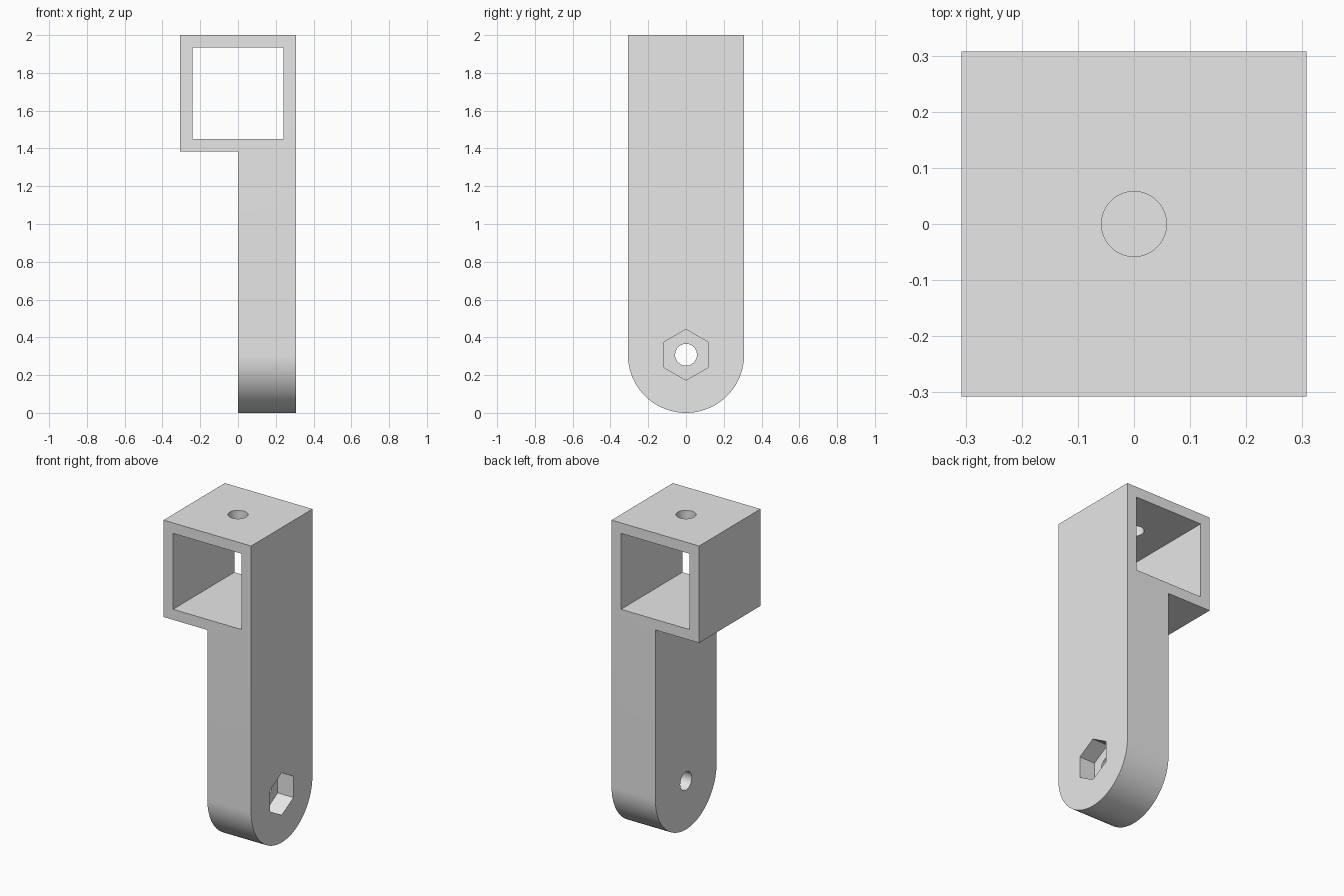
import bpy
import math
from mathutils import Matrix

cube = bpy.data.objects.get("Cube")
if cube:
    bpy.data.objects.remove(cube, do_unlink=True)

HALF = 4 / 13            # half width of the bracket, also the arm thickness
TOP = 2.0
TUBE_BOTTOM = TOP - 2 * HALF
TUBE_MID = TOP - HALF
OPENING = 0.241          # half size of the square opening
HOLE_R = 0.058
NUT_R = 0.1345
NUT_DEPTH = 0.11

grey = bpy.data.materials.new("plain grey")
grey.use_nodes = True
colour = (0.8, 0.8, 0.8, 1)
grey.diffuse_color = colour
grey.node_tree.nodes["Principled BSDF"].inputs["Base Color"].default_value = colour


def prism(name, outline, x0, x1):
    """Extrude a (y, z) outline along x."""
    n = len(outline)
    verts = [(x, y, z) for x in (x0, x1) for y, z in outline]
    faces = [tuple(reversed(range(n))), tuple(range(n, 2 * n))]
    faces += [(i, (i + 1) % n, n + (i + 1) % n, n + i) for i in range(n)]
    mesh = bpy.data.meshes.new(name)
    mesh.from_pydata(verts, [], faces)
    mesh.materials.append(grey)
    obj = bpy.data.objects.new(name, mesh)
    bpy.context.collection.objects.link(obj)
    return obj


def rect(y0, y1, z0, z1):
    return [(y0, z0), (y1, z0), (y1, z1), (y0, z1)]


def ring(radius, sides, z):
    """Regular polygon with a corner pointing up."""
    angles = [math.pi / 2 + math.tau * i / sides for i in range(sides)]
    return [(radius * math.cos(a), z + radius * math.sin(a)) for a in angles]


# Body: straight sides with a half-round lower end
STEPS = 48
arc = [math.pi + math.pi * i / STEPS for i in range(STEPS + 1)]
outline = [(HALF * math.cos(a), HALF + HALF * math.sin(a)) for a in arc]
outline += [(HALF, TOP), (-HALF, TOP)]
body = prism("bracket_body", outline, -HALF, HALF)

# Cutters: space beside the arm, square tube, bolt hole, nut pocket, top hole
cutters = [
    prism("arm_relief", rect(-1, 1, -1, TUBE_BOTTOM), -1, 0),
    prism("tube_opening",
          rect(-1, 1, TUBE_MID - OPENING, TUBE_MID + OPENING), -OPENING, OPENING),
    prism("bolt_hole", ring(HOLE_R, 48, HALF), -0.1, 1),
    prism("nut_pocket", ring(NUT_R, 6, HALF), HALF - NUT_DEPTH, 1),
]
top_hole = prism("top_hole", ring(HOLE_R, 48, 0), TUBE_MID, TOP + 1)
top_hole.data.transform(Matrix.Rotation(-math.pi / 2, 4, "Y"))
cutters.append(top_hole)

bpy.ops.object.select_all(action="DESELECT")
body.select_set(True)
bpy.context.view_layer.objects.active = body
for cutter in cutters:
    cutter.hide_render = True
    mod = body.modifiers.new(cutter.name, "BOOLEAN")
    mod.operation = "DIFFERENCE"
    mod.solver = "EXACT"
    mod.object = cutter
    bpy.ops.object.modifier_apply(modifier=mod.name)
    bpy.data.objects.remove(cutter, do_unlink=True)

# Smooth curves, sharp corners
bpy.ops.object.shade_smooth_by_angle(angle=math.radians(30))
